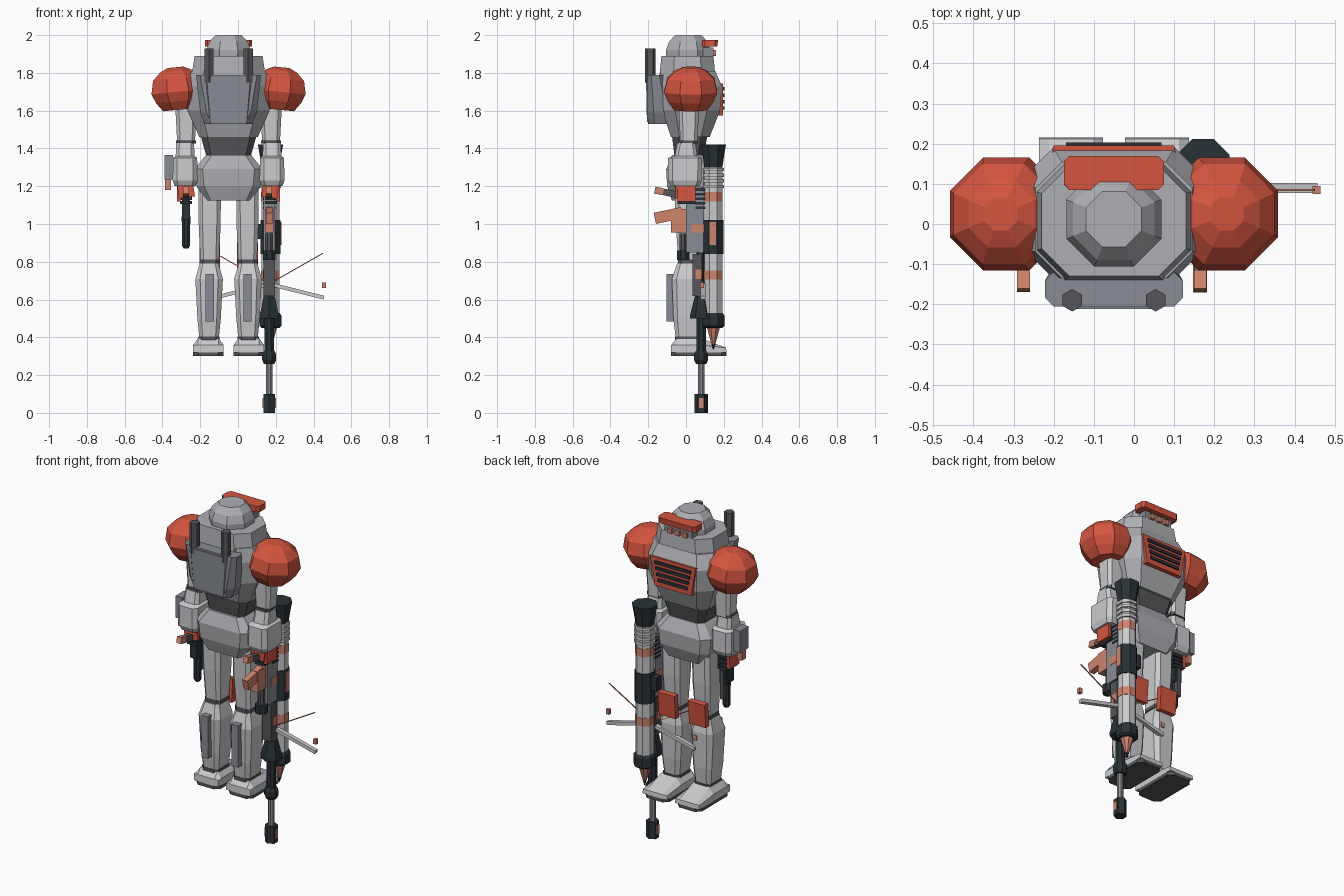
import bpy, bmesh, math
from mathutils import Vector, Matrix

if "Cube" in bpy.data.objects:
    bpy.data.objects.remove(bpy.data.objects["Cube"])

CX, CY = -0.05, 0.02      # body axis


def material(name, r, g, b):
    m = bpy.data.materials.new(name)
    m.use_nodes = True
    m.diffuse_color = (r, g, b, 1)
    m.node_tree.nodes["Principled BSDF"].inputs["Base Color"].default_value = (r, g, b, 1)
    return m


LIGHT = material("light armour", .6, .6, .62)
BODY = material("body grey", .42, .43, .45)
PANEL = material("panel grey", .25, .27, .3)
DARK = material("joint grey", .09, .092, .1)
BLACK = material("gun black", .022, .032, .038)
RED = material("signal red", .66, .09, .05)
SALMON = material("faded orange", .62, .23, .15)


def finish(name, bm, mat):
    bmesh.ops.recalc_face_normals(bm, faces=bm.faces)
    me = bpy.data.meshes.new(name)
    bm.to_mesh(me)
    bm.free()
    me.materials.append(mat)
    ob = bpy.data.objects.new(name, me)
    bpy.context.scene.collection.objects.link(ob)
    return ob


def skin(name, loops, mat):
    """Join closed loops of points into a capped solid."""
    bm = bmesh.new()
    rings = [[bm.verts.new(p) for p in loop] for loop in loops]
    n = len(rings[0])
    for a, b in zip(rings, rings[1:]):
        for i in range(n):
            bm.faces.new((a[i], a[(i + 1) % n], b[(i + 1) % n], b[i]))
    bm.faces.new(rings[0])
    bm.faces.new(rings[-1])
    return finish(name, bm, mat)


def loft(name, x, y, rows, mat, cut=.35):
    """Chamfered rectangles stacked in z; row = (z, half x, back y, front y)."""
    loops = []
    for z, hx, y0, y1 in rows:
        c = cut * min(hx, (y1 - y0) / 2)
        pts = [(-hx + c, y0), (hx - c, y0), (hx, y0 + c), (hx, y1 - c),
               (hx - c, y1), (-hx + c, y1), (-hx, y1 - c), (-hx, y0 + c)]
        loops.append([(x + px, y + py, z) for px, py in pts])
    return skin(name, loops, mat)


def spin(name, x, y, rows, mat, n=8):
    """Round part on a vertical axis; row = (z, radius)."""
    turn = [(i + .5) * 2 * math.pi / n for i in range(n)]
    return skin(name, [[(x + r * math.cos(t), y + r * math.sin(t), z) for t in turn]
                       for z, r in rows], mat)


def box(name, lo, hi, mat, tilt=0, axis='X'):
    lo, hi = Vector(lo), Vector(hi)
    bm = bmesh.new()
    bmesh.ops.create_cube(bm, size=1, matrix=Matrix.Translation((lo + hi) / 2)
                          @ Matrix.Rotation(tilt, 4, axis) @ Matrix.Diagonal((*(hi - lo), 1)))
    return finish(name, bm, mat)


def bar(name, p, q, w, d, mat):
    """Square bar from p to q."""
    p, q = Vector(p), Vector(q)
    rot = (q - p).to_track_quat('Z', 'Y').to_matrix().to_4x4()
    bm = bmesh.new()
    bmesh.ops.create_cube(bm, size=1, matrix=Matrix.Translation((p + q) / 2) @ rot
                          @ Matrix.Diagonal((w, d, (q - p).length, 1)))
    return finish(name, bm, mat)


# Head with brow and eye block
spin("head", CX, .012, [(1.87, .125), (1.92, .128), (1.965, .11), (2, .075)], BODY)
loft("brow", CX, 0, [(1.94, .125, .085, .165), (1.975, .125, .085, .17)], RED)
box("eye_block", (CX - .09, .09, 1.875), (CX + .09, .145, 1.935), PANEL)
for k in (-1, 0, 1):
    box("eye", (CX + k * .05 - .015, .14, 1.89), (CX + k * .05 + .015, .16, 1.92), SALMON)

# Torso
loft("collar", CX, 0, [(1.79, .195, -.14, .155), (1.89, .18, -.13, .145)], BODY, .5)
loft("chest", CX, 0, [(1.46, .155, -.08, .125), (1.6, .215, -.125, .18),
                      (1.73, .225, -.135, .19), (1.81, .195, -.135, .155)], BODY, .45)
loft("waist", CX, 0, [(1.35, .115, -.06, .09), (1.475, .15, -.075, .115)], DARK)
loft("pelvis", CX, 0, [(1.125, .125, -.075, .1), (1.2, .17, -.1, .13),
                       (1.29, .18, -.105, .135), (1.365, .12, -.075, .1)], BODY)

# Chest grille
skin("grille_frame", [[(CX - a, y, 1.575), (CX + a, y, 1.575), (CX + b, y, 1.745),
                       (CX - b, y, 1.745)] for y, a, b in ((.17, .125, .155), (.195, .12, .15))], RED)
for k in range(4):
    z = 1.605 + k * .034
    w = .098 + k * .007
    box("grille_slat", (CX - w, .185, z), (CX + w, .203, z + .018), BLACK)

# Backpack
loft("backpack", CX, 0, [(1.53, .125, -.2, -.07), (1.59, .15, -.205, -.07),
                         (1.79, .172, -.205, -.12)], PANEL, .5)
loft("backpack_panel", CX, 0, [(1.54, .105, -.207, -.15), (1.78, .125, -.212, -.15)], PANEL, .3)

# Limbs, repeated on both sides
for side, s in (("right", -1), ("left", 1)):
    x = CX + s * .104
    spin(side + "_pack_tube", x, -.19, [(1.75, .028), (1.93, .028)], DARK, 6)

    pad = spin(side + "_shoulder", 0, 0, [(-.11, .095), (-.065, .13), (-.015, .152),
                                        (.055, .135), (.095, .09), (.115, .045)], RED)
    pad.location = (CX + s * .27, .025, 1.715)
    pad.rotation_euler = (0, s * .1, 0)

    x = CX + s * .225
    loft(side + "_upper_arm", x, .015, [(1.43, .047, -.045, .045), (1.64, .058, -.055, .055)], LIGHT)
    loft(side + "_elbow", x, .01, [(1.425, .052, -.05, .05), (1.443, .052, -.05, .05)], DARK)
    loft(side + "_forearm", x + s * .005, 0, [(1.2, .055, -.08, .07), (1.23, .066, -.095, .085),
         (1.35, .064, -.095, .085), (1.36, .05, -.06, .06), (1.43, .047, -.045, .05)], LIGHT)
    loft(side + "_wrist", x, 0, [(1.17, .035, -.035, .035), (1.21, .04, -.04, .04)], DARK)
    box(side + "_hand_guard", (x - .045, -.055, 1.14), (x + .04, -.035, 1.24), RED, s * .15, 'Y')
    box(side + "_hand_plate", (x + s * .03, -.045, 1.12), (x + s * .048, .05, 1.23), RED)
    for k in range(4):
        z = 1.105 + k * .023
        box(side + "_finger", (x - .032, -.045, z), (x + .032, .05, z + .017), BLACK)

    x = CX + s * .1
    loft(side + "_thigh", x, .02, [(.81, .05, -.06, .055), (1, .058, -.075, .07),
                                   (1.2, .06, -.08, .075)], LIGHT)
    loft(side + "_knee", x, .02, [(.79, .053, -.062, .058), (.812, .053, -.062, .058)], DARK)
    loft(side + "_shin", x + s * .003, .015, [(.4, .052, -.07, .06), (.5, .062, -.082, .07),
         (.71, .073, -.09, .075), (.79, .05, -.062, .058)], LIGHT)
    box(side + "_knee_plate", (x - .055, .08, .76), (x + .055, .112, .9), RED, -.08)
    box(side + "_calf_strip", (x - .022, -.102, .485), (x + .022, -.06, .735), PANEL)
    loft(side + "_ankle", x + s * .004, .015, [(.385, .056, -.073, .064), (.405, .056, -.073, .064)], DARK)
    fx = x + s * .007
    loft(side + "_sole", fx, 0, [(.3, .08, -.08, .215), (.32, .08, -.08, .215)], DARK)
    skin(side + "_foot", [[(fx + k * w, y, z) for y, z in
         ((-.08, .32), (.215, .32), (.212, .345), (.08, top), (-.05, top), (-.078, .36))]
         for k, w, top in ((-1, .08, .36), (-1, .055, .395), (1, .055, .395), (1, .08, .36))], LIGHT)

# Forearm gauge
box("arm_gauge", (-.39, -.035, 1.235), (-.345, .045, 1.365), PANEL)
box("arm_gauge_tip", (-.387, -.015, 1.18), (-.355, .025, 1.235), SALMON)

# Launcher tube in coloured bands
LX, LY = .172, .145
for name, rows, mat in (
        ("launcher_mouth", [(1.3, .052), (1.355, .06), (1.42, .072)], BLACK),
        ("launcher_tube", [(.5, .051), (1.31, .051)], LIGHT),
        ("launcher_band", [(1.12, .053), (1.17, .053)], SALMON),
        ("launcher_grip", [(.84, .058), (1.02, .058)], BLACK),
        ("launcher_band", [(.705, .053), (.755, .053)], SALMON),
        ("launcher_base", [(.45, .05), (.46, .063), (.515, .063), (.53, .052)], BLACK),
        ("rocket_nose", [(.36, .01), (.455, .038)], SALMON),
        ("rocket_tip", [(.335, .003), (.365, .012)], BLACK)):
    spin(name, LX, LY, rows, mat)
for k in range(4):
    spin("launcher_ring", LX, LY, [(1.19 + k * .03, .06), (1.207 + k * .03, .06)], LIGHT)
box("launcher_sight", (.085, .11, .92), (.13, .16, 1), BLACK)
box("launcher_plate", (.2, .125, .89), (.229, .16, 1.01), SALMON)

# Rifle pointing at the ground
RX, RY = .165, .08
for name, rows, mat, n in (
        ("rifle_muzzle", [(0, .036), (.1, .036)], BLACK, 6),
        ("rifle_barrel", [(.09, .018), (.3, .018)], PANEL, 8),
        ("rifle_collar", [(.26, .03), (.28, .04), (.31, .04), (.33, .03)], BLACK, 8),
        ("rifle_shroud", [(.31, .027), (.86, .027)], BLACK, 8),
        ("rifle_flare", [(.5, .058), (.52, .058), (.65, .025)], BLACK, 6)):
    spin(name, RX, RY, rows, mat, n)
for k in (-1, 1):
    box("muzzle_slot", (RX + k * .033 - .003, RY - .012, .025), (RX + k * .033 + .003, RY + .012, .08), SALMON)
box("rifle_forend", (RX - .03, .035, .62), (RX + .03, .09, .84), DARK)
box("rifle_stripe", (RX - .032, .05, .71), (RX + .032, .085, .76), SALMON)
box("rifle_body", (RX - .03, .0, .85), (RX + .03, .095, 1.18), PANEL)
box("rifle_band", (RX - .032, .03, .955), (RX + .032, .1, 1.0), SALMON)
for k in range(5):
    box("rifle_rib", (RX - .033, .05, 1.08 + k * .024), (RX + .033, .1, 1.092 + k * .024), BLACK)
box("rifle_magazine", (RX - .022, -.08, .955), (RX + .022, .005, 1.08), SALMON)
bar("rifle_stock_grip", (RX, -.02, 1.06), (RX, -.165, 1.03), .035, .06, SALMON)
spin("scope_eyepiece", RX, -.015, [(.81, .036), (.86, .036)], BLACK)
spin("scope_tube", RX, -.015, [(.85, .02), (.95, .02)], DARK)

# Rifle bipod, mirrored about the barrel
for s in (-1, 1):
    bar("bipod_leg", (RX + s * .03, .09, .675), (RX + s * .29, .09, .61), .025, .02, LIGHT)
    bar("bipod_wire", (RX + s * .03, .085, .7), (RX + s * .285, .085, .845), .005, .005, SALMON)
    box("bipod_foot", (RX + s * .29 - .01, .075, .66), (RX + s * .29 + .01, .095, .69), SALMON)

# Pistol in the other hand
PX = CX - .225
box("pistol_body", (PX - .022, -.03, 1.02), (PX + .022, .045, 1.16), BLACK)
spin("pistol_barrel", PX, .01, [(.87, .014), (.885, .022), (.96, .022), (1.04, .026)], BLACK)
box("pistol_sight", (PX - .012, .03, .93), (PX + .012, .055, 1.1), DARK)
for x in (PX, RX):
    bar("trigger_grip", (x, -.02, 1.15), (x, -.13, 1.172), .03, .035, DARK)
    bar("trigger_grip_end", (x, -.12, 1.17), (x, -.165, 1.18), .032, .037, SALMON)
